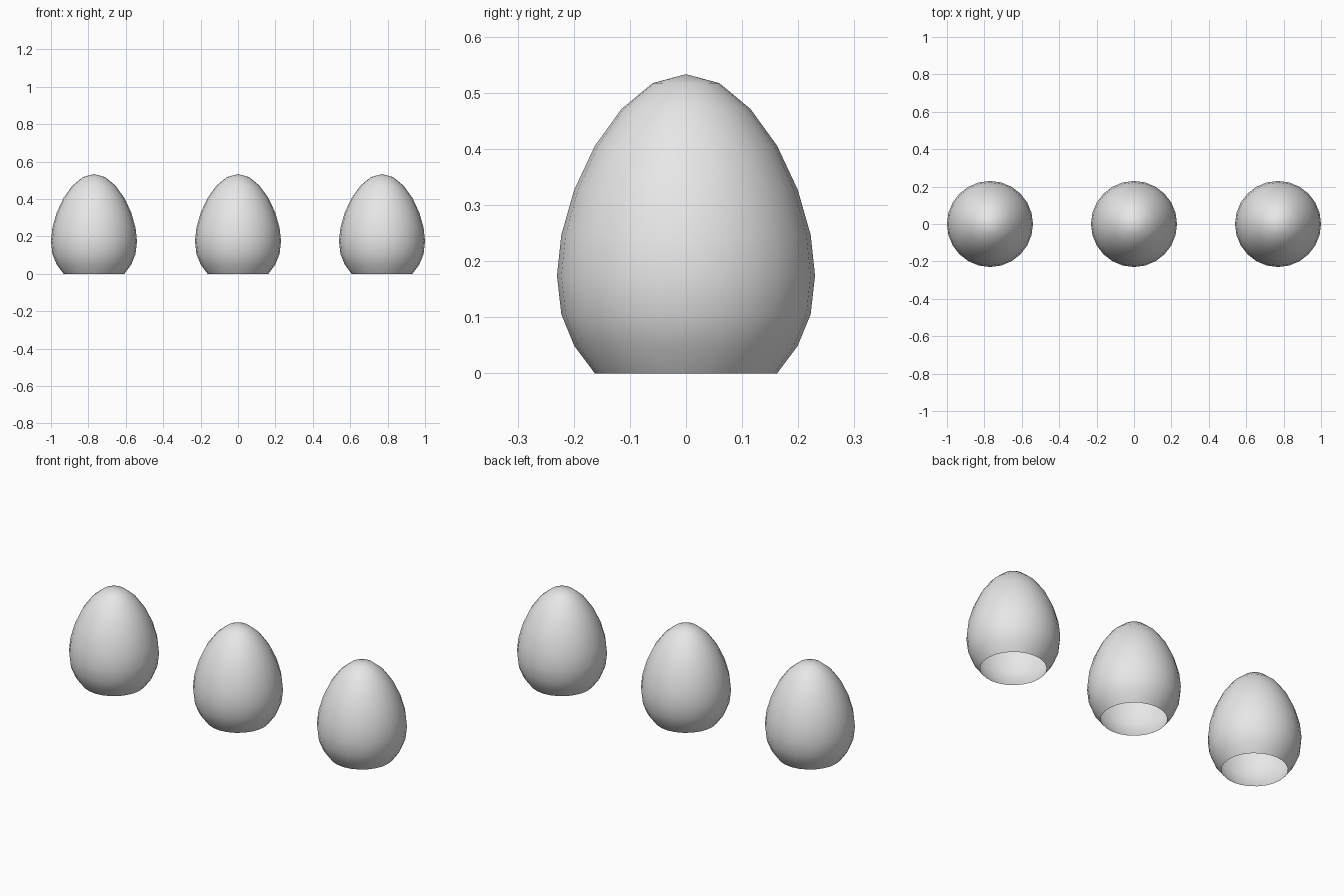
import bpy, bmesh, math
from mathutils import Vector

cube = bpy.data.objects.get("Cube")
if cube:
    bpy.data.objects.remove(cube, do_unlink=True)

SEGMENTS = 24
RADIUS = 0.23
SPACING = 0.77
# Ring heights from the tip down to the open base, one every 15 degrees
HEIGHTS = [0.533, 0.517, 0.471, 0.405, 0.327, 0.247, 0.174, 0.105, 0.049, 0.0]

shell_grey = bpy.data.materials.new("shell_grey")
shell_grey.use_nodes = True
colour = (0.8, 0.8, 0.8, 1.0)
shell_grey.diffuse_color = colour
shell_grey.node_tree.nodes["Principled BSDF"].inputs["Base Color"].default_value = colour


def egg_mesh():
    """Hollow egg shell, turned from its side profile and open underneath."""
    bm = bmesh.new()
    verts = [bm.verts.new((RADIUS * math.sin(math.radians(15 * i)), 0, z))
             for i, z in enumerate(HEIGHTS)]
    edges = [bm.edges.new(pair) for pair in zip(verts, verts[1:])]
    bmesh.ops.spin(bm, geom=verts + edges, cent=Vector(), axis=Vector((0, 0, 1)),
                   angle=math.tau, steps=SEGMENTS)
    bmesh.ops.remove_doubles(bm, verts=bm.verts, dist=0.0005)
    bm.normal_update()
    # Turn the shell outward
    if sum(f.normal.dot(f.calc_center_median() - Vector((0, 0, 0.2))) for f in bm.faces) < 0:
        bmesh.ops.reverse_faces(bm, faces=bm.faces)
    for face in bm.faces:
        face.smooth = True
    mesh = bpy.data.meshes.new("egg_shell")
    bm.to_mesh(mesh)
    bm.free()
    mesh.materials.append(shell_grey)
    return mesh


# Three matching eggs in a row
shell = egg_mesh()
for name, side in (("right_egg", -1), ("middle_egg", 0), ("left_egg", 1)):
    egg = bpy.data.objects.new(name, shell)
    egg.location.x = side * SPACING
    bpy.context.collection.objects.link(egg)
